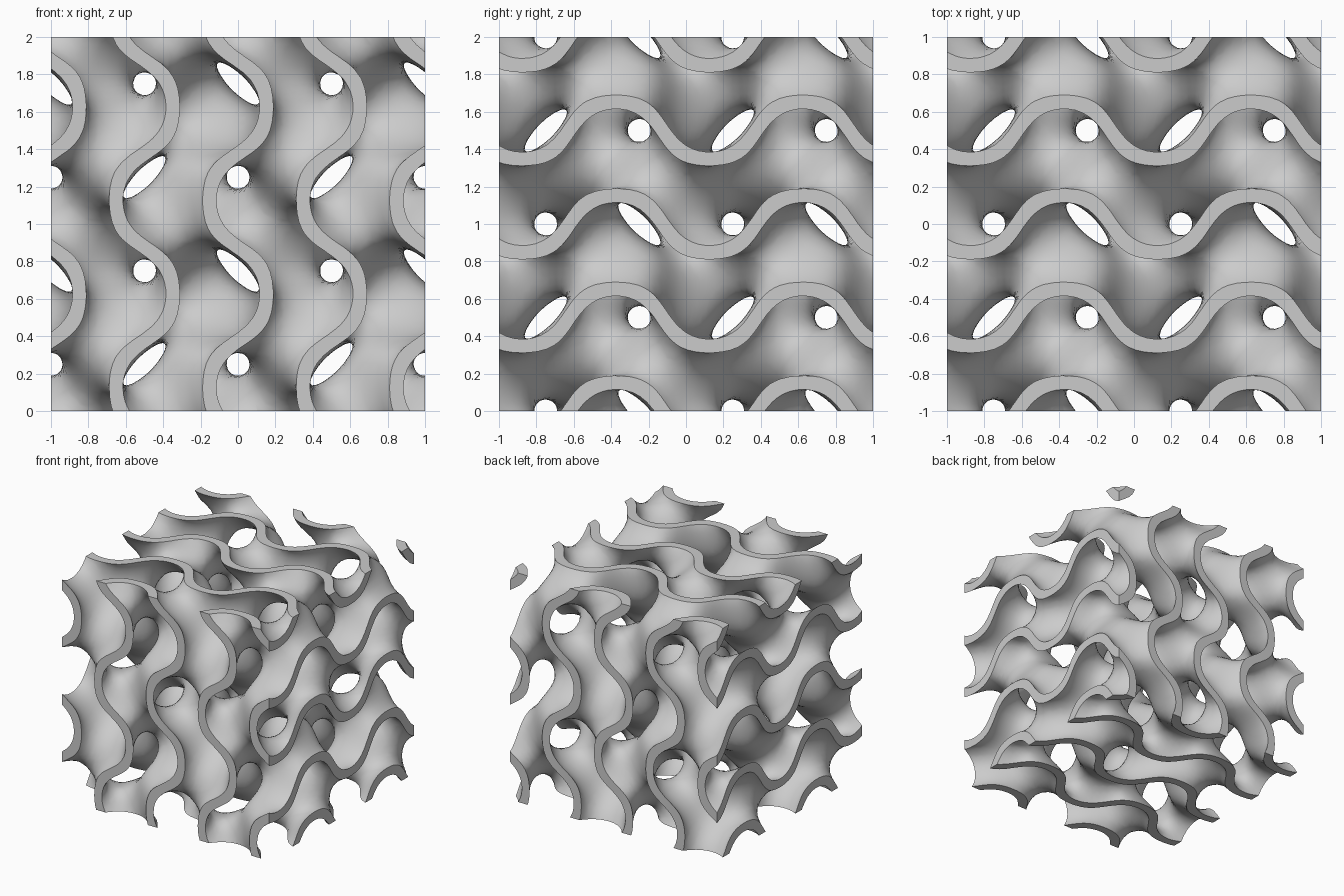
import bpy
import bmesh
from math import sin, cos, tau
from mathutils import Vector

cube = bpy.data.objects.get("Cube")
if cube:
    bpy.data.objects.remove(cube, do_unlink=True)

CELLS = 56            # sampling cells along each side
REACH = 1.15          # sampled half size, trimmed to 1 afterwards
LEVEL = 0.4           # field value at the two skins of the wall
STEP = 2 * REACH / CELLS


def field(p):
    """Periodic lattice field and its gradient."""
    sx, sy, sz = (sin(tau * c) for c in p)
    cx, cy, cz = (cos(tau * c) for c in p)
    value = sx * cy + sy * cz + sz * cx + cx * cy * cz - sx * sy * sz
    grad = Vector((cx * cy - sx * sz - sx * cy * cz - cx * sy * sz,
                   cy * cz - sy * sx - cx * sy * cz - sx * cy * sz,
                   cz * cx - sz * sy - cx * cy * sz - sx * sy * cz))
    return value, grad * tau


def move_to_level(p, level):
    """Slide a point along the gradient onto a level of the field."""
    p = p.copy()
    for _ in range(5):
        value, grad = field(p)
        p += grad * ((level - value) / max(grad.length_squared, 1.0))
    return p


def middle_sheet():
    """Quad net through the cells where the field changes sign."""
    size = range(CELLS + 1)
    line = [-REACH + i * STEP for i in size]
    s = [sin(tau * c) for c in line]
    c = [cos(tau * v) for v in line]
    grid = [[[s[i] * c[j] + s[j] * c[k] + s[k] * c[i]
              + c[i] * c[j] * c[k] - s[i] * s[j] * s[k]
              for k in size] for j in size] for i in size]
    sums, quads = {}, []
    for i in size:
        for j in size:
            for k in size:
                here = grid[i][j][k]
                for axis in range(3):
                    end = [i, j, k]
                    end[axis] += 1
                    if end[axis] > CELLS:
                        continue
                    there = grid[end[0]][end[1]][end[2]]
                    if (here > 0) == (there > 0):
                        continue
                    u, v = (axis + 1) % 3, (axis + 2) % 3
                    if not (0 < end[u] < CELLS and 0 < end[v] < CELLS):
                        continue
                    point = Vector((line[i], line[j], line[k]))
                    point[axis] += STEP * here / (here - there)
                    ring = []
                    for du, dv in ((0, 0), (1, 0), (1, 1), (0, 1)):
                        cell = [i, j, k]
                        cell[u] -= du
                        cell[v] -= dv
                        cell = tuple(cell)
                        total = sums.setdefault(cell, [Vector(), 0])
                        total[0] += point
                        total[1] += 1
                        ring.append(cell)
                    quads.append(ring)
    return {cell: t[0] / t[1] for cell, t in sums.items()}, quads


# Two skins from one net, joined by a rim
points, quads = middle_sheet()
bm = bmesh.new()
skins = [{cell: bm.verts.new(move_to_level(p, level)) for cell, p in points.items()}
         for level in (-LEVEL, LEVEL)]
edge_use = {}
for ring in quads:
    for skin in skins:
        bm.faces.new([skin[cell] for cell in ring])
    for a, b in zip(ring, ring[1:] + ring[:1]):
        key = (min(a, b), max(a, b))
        edge_use[key] = edge_use.get(key, 0) + 1
for (a, b), count in edge_use.items():
    if count == 1:
        bm.faces.new((skins[0][a], skins[0][b], skins[1][b], skins[1][a]))
bmesh.ops.recalc_face_normals(bm, faces=bm.faces[:])

# Trim to a cube and cap each cut side flat
for axis in range(3):
    for side in (-1, 1):
        normal = Vector()
        normal[axis] = side
        bmesh.ops.bisect_plane(bm, geom=bm.verts[:] + bm.edges[:] + bm.faces[:], dist=1e-6,
                               plane_co=normal, plane_no=normal, clear_outer=True)
        rim = [e for e in bm.edges if e.is_boundary]
        caps = bmesh.ops.holes_fill(bm, edges=rim, sides=0)["faces"]
        bmesh.ops.triangulate(bm, faces=caps)
bmesh.ops.recalc_face_normals(bm, faces=bm.faces[:])
bmesh.ops.translate(bm, verts=bm.verts[:], vec=(0, 0, 1))

mesh = bpy.data.meshes.new("lattice_block")
bm.to_mesh(mesh)
bm.free()
lattice = bpy.data.objects.new("lattice_block", mesh)
bpy.context.collection.objects.link(lattice)

# Plain grey finish
grey = bpy.data.materials.new("light_grey")
grey.use_nodes = True
grey.diffuse_color = (0.6, 0.6, 0.6, 1)
grey.node_tree.nodes["Principled BSDF"].inputs["Base Color"].default_value = (0.6, 0.6, 0.6, 1)
mesh.materials.append(grey)

bpy.ops.object.select_all(action="DESELECT")
lattice.select_set(True)
bpy.context.view_layer.objects.active = lattice
bpy.ops.object.shade_smooth_by_angle(angle=0.6)
